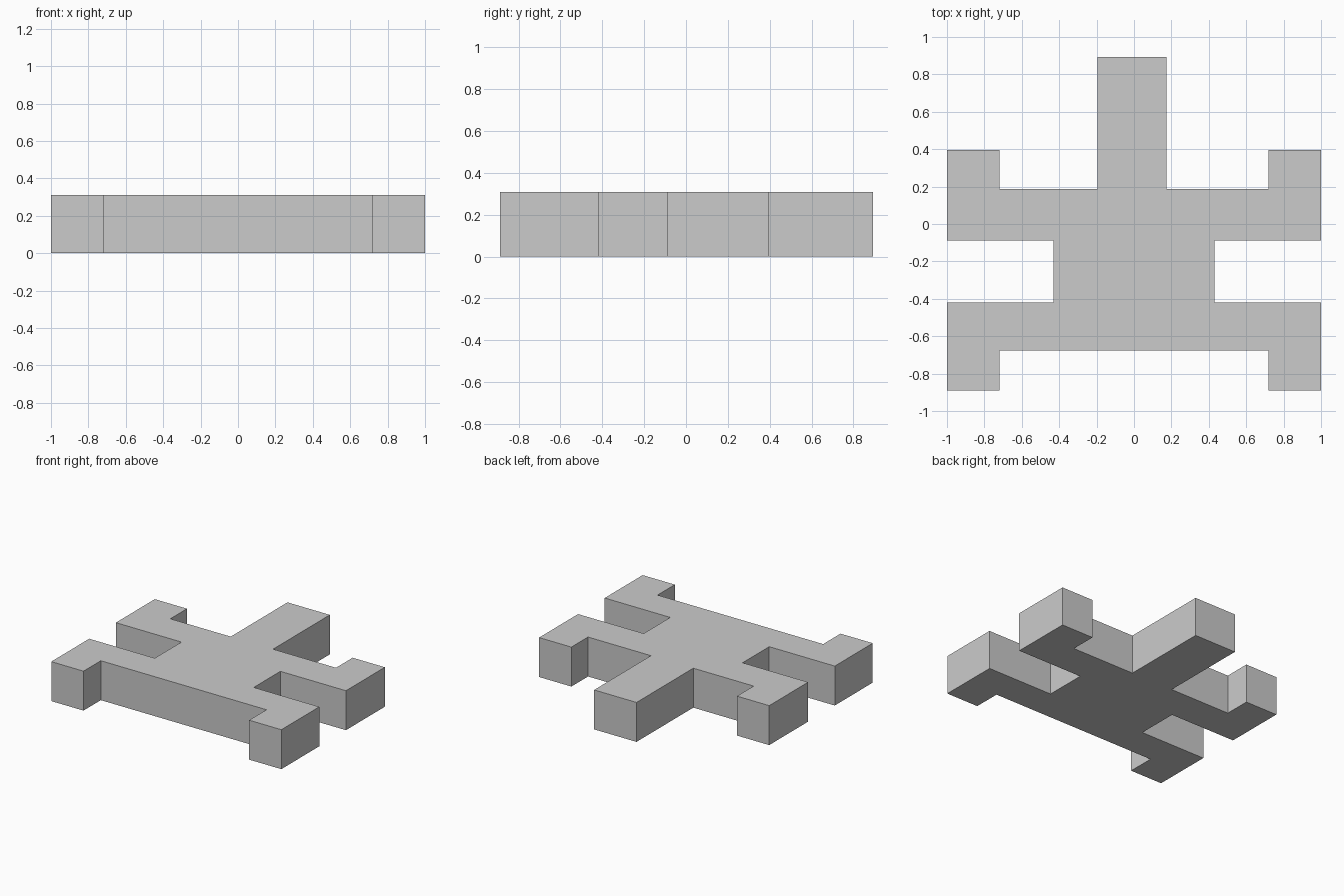
import bpy, bmesh

if "Cube" in bpy.data.objects:
    bpy.data.objects.remove(bpy.data.objects["Cube"])

HEIGHT = 0.31

# Right half of the outline, from the arm root round to the underside of the body
half = [(1.0, 0.395), (1.0, -0.088), (0.43, -0.088), (0.43, -0.419),
        (1.0, -0.419), (1.0, -0.89), (0.72, -0.89), (0.72, -0.675)]
shoulder = [(0.72, 0.188), (0.72, 0.395)]

# Head is slightly off centre, so it is not mirrored
head = [(-0.195, 0.188), (-0.195, 0.893), (0.173, 0.893), (0.173, 0.188)]


def mirrored(points):
    return [(-x, y) for x, y in reversed(points)]


outline = head + shoulder + half + mirrored(half) + mirrored(shoulder)

# Flat figure-shaped plate, extruded upwards
bm = bmesh.new()
base = bm.faces.new([bm.verts.new((x, y, 0)) for x, y in outline])
result = bmesh.ops.extrude_face_region(bm, geom=[base], use_keep_orig=True)
top = [g for g in result["geom"] if isinstance(g, bmesh.types.BMVert)]
bmesh.ops.translate(bm, verts=top, vec=(0, 0, HEIGHT))
bmesh.ops.recalc_face_normals(bm, faces=bm.faces)

mesh = bpy.data.meshes.new("figure_plate")
bm.to_mesh(mesh)
bm.free()
plate = bpy.data.objects.new("figure_plate", mesh)
bpy.context.collection.objects.link(plate)
